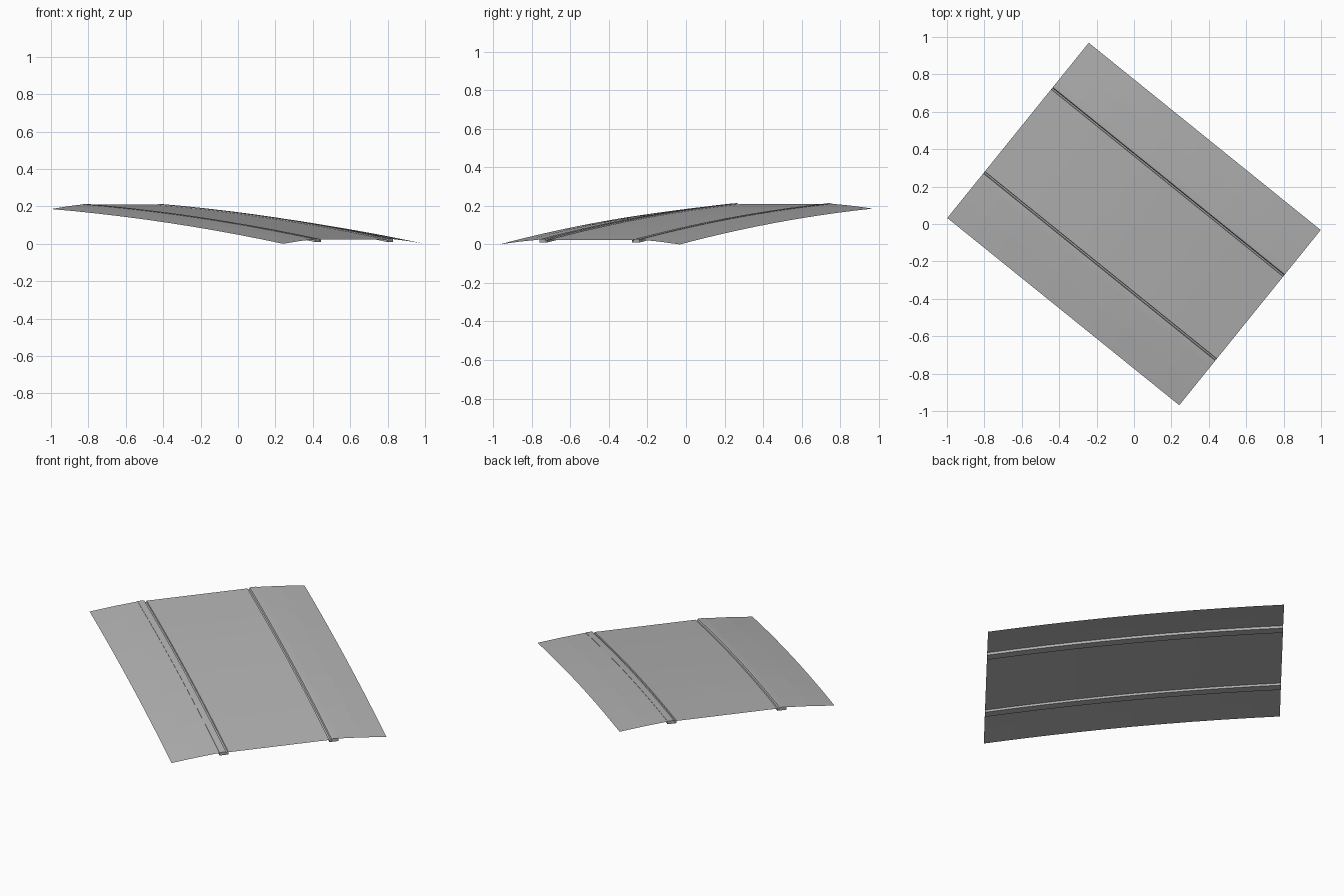
import bpy, bmesh, math
from mathutils import Vector

cube = bpy.data.objects.get("Cube")
if cube:
    bpy.data.objects.remove(cube, do_unlink=True)

HALF_LENGTH = 0.797
STEPS = 10
ALONG = Vector((0.778, -0.628, 0)).normalized()   # downhill direction
ACROSS = Vector((0.628, 0.778, 0)).normalized()

concrete = bpy.data.materials.new("grey_concrete")
concrete.use_nodes = True
grey = (0.45, 0.45, 0.45, 1)
concrete.diffuse_color = grey
concrete.node_tree.nodes["Principled BSDF"].inputs["Base Color"].default_value = grey


def deck_height(t):
    """Slightly arched slope, t runs 0 (high end) to 1 (low end)."""
    return 0.023 + 0.186 * (1 - t) + 0.08 * t * (1 - t)


def sweep(name, profile, closed=False):
    """Sweep a (sideways, height) profile down the slope."""
    bm = bmesh.new()
    rows = []
    for i in range(STEPS + 1):
        t = i / STEPS
        centre = ALONG * HALF_LENGTH * (2 * t - 1)
        centre.z = deck_height(t)
        rows.append([bm.verts.new(centre + ACROSS * v + Vector((0, 0, h)))
                     for v, h in profile])
    n = len(profile)
    for a, b in zip(rows, rows[1:]):
        for j in range(n if closed else n - 1):
            k = (j + 1) % n
            bm.faces.new((a[j], b[j], b[k], a[k]))
    if closed:
        bm.faces.new(rows[0])
        bm.faces.new(rows[-1][::-1])
        bmesh.ops.recalc_face_normals(bm, faces=bm.faces)
    else:
        # Open sheets face upward
        bm.normal_update()
        for f in bm.faces:
            if f.normal.z < 0:
                f.normal_flip()
    mesh = bpy.data.meshes.new(name)
    bm.to_mesh(mesh)
    bm.free()
    mesh.materials.append(concrete)
    obj = bpy.data.objects.new(name, mesh)
    bpy.context.collection.objects.link(obj)


# Flat carriageway between the kerbs
sweep("road_surface", [(-0.282, 0), (0, 0), (0.282, 0)])

# Kerb with a narrow gutter on its inner edge, and the verge falling away outside
KERB = [(0.282, -0.013), (0.282, 0.0), (0.284, -0.006), (0.292, -0.006),
        (0.296, 0.004), (0.305, 0.005), (0.333, 0.004), (0.333, -0.013)]
VERGE = [(0.333, 0.002), (0.46, -0.008), (0.602, -0.023)]
for side, sign in (("left", 1), ("right", -1)):
    sweep(side + "_kerb", [(sign * v, h) for v, h in KERB], closed=True)
    sweep(side + "_verge", [(sign * v, h) for v, h in VERGE])
